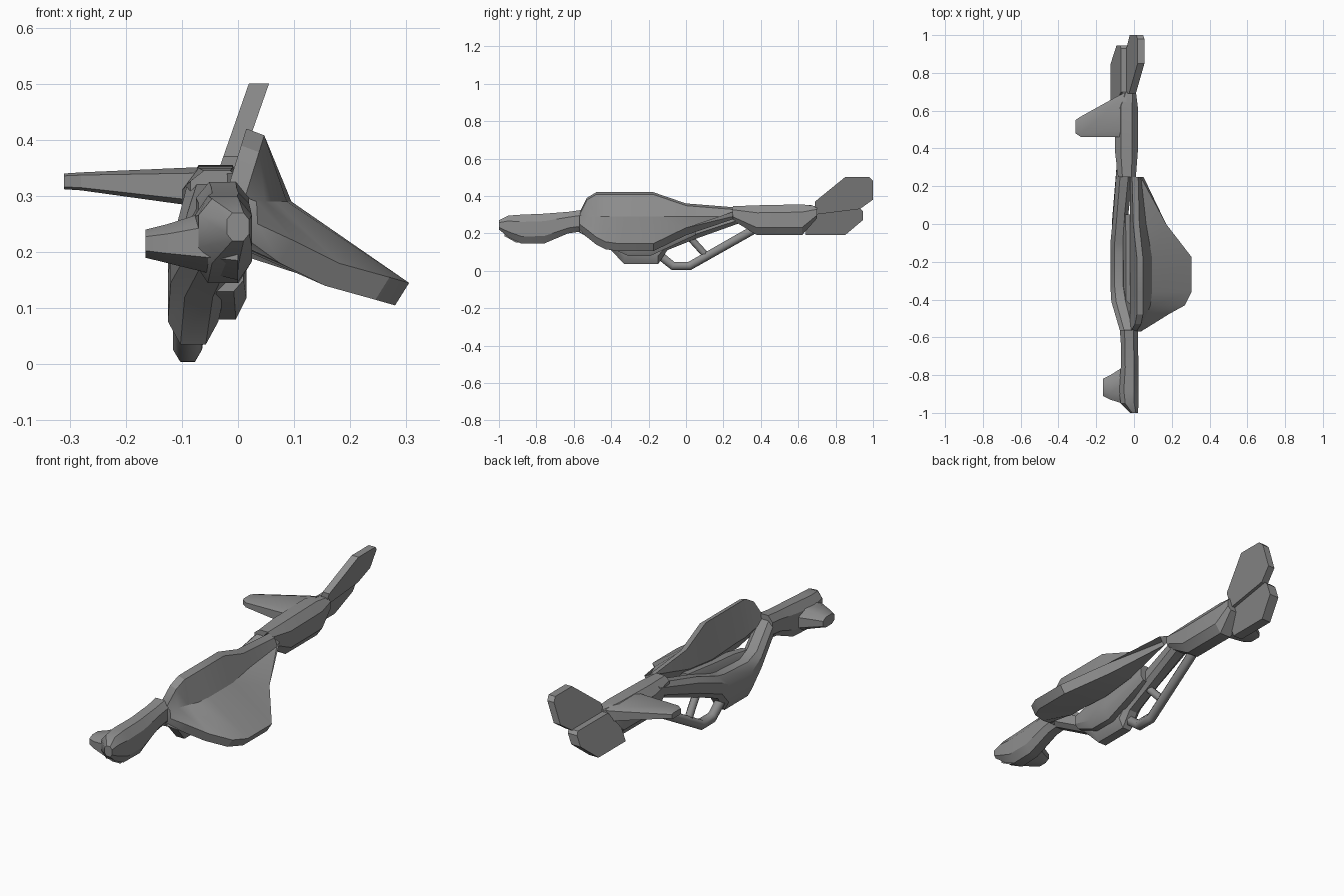
import bpy, bmesh, math

cube = bpy.data.objects.get("Cube")
if cube:
    bpy.data.objects.remove(cube, do_unlink=True)

GREY = (.27, .27, .27, 1)
grey = bpy.data.materials.new("hull_grey")
grey.use_nodes = True
grey.diffuse_color = GREY
grey.node_tree.nodes["Principled BSDF"].inputs["Base Color"].default_value = GREY


def loft(name, rings, angle=32):
    """Skin a list of equally sized point rings and cap both ends."""
    bm = bmesh.new()
    loops = [[bm.verts.new(point) for point in ring] for ring in rings]
    count = len(loops[0])
    for first, second in zip(loops, loops[1:]):
        for i in range(count):
            j = (i + 1) % count
            bm.faces.new((first[i], first[j], second[j], second[i]))
    bm.faces.new(loops[0])
    bm.faces.new(loops[-1])
    bmesh.ops.recalc_face_normals(bm, faces=bm.faces)
    mesh = bpy.data.meshes.new(name)
    bm.to_mesh(mesh)
    bm.free()
    mesh.materials.append(grey)
    part = bpy.data.objects.new(name, mesh)
    bpy.context.collection.objects.link(part)
    bpy.ops.object.select_all(action='DESELECT')
    part.select_set(True)
    bpy.context.view_layer.objects.active = part
    bpy.ops.object.shade_smooth_by_angle(angle=math.radians(angle))
    return part


def chamfered(a0, a1, b0, b1, cut):
    """Rectangle with clipped corners."""
    ca, cb = cut * (a1 - a0), cut * (b1 - b0)
    return [(a0 + ca, b0), (a1 - ca, b0), (a1, b0 + cb), (a1, b1 - cb),
            (a1 - ca, b1), (a0 + ca, b1), (a0, b1 - cb), (a0, b0 + cb)]


def tube(name, stations, cut=.25):
    """Body running along y; stations are y, x range, z range."""
    return loft(name, [[(x, y, z) for x, z in chamfered(*box, cut)]
                       for y, *box in stations])


def side_tube(name, stations, cut=.25):
    """Body running along x; stations are x, y range, z range."""
    return loft(name, [[(x, y, z) for y, z in chamfered(*box, cut)]
                       for x, *box in stations])


def fin(name, outline, x, z_root, slope, half):
    """Leaning plate cut from a y, z outline."""
    return loft(name, [[(x + slope * (z - z_root) + side, y, z) for y, z in outline]
                       for side in (-half, half)], 25)


def rod(name, points, radius):
    """Round bar following a path."""
    curve = bpy.data.curves.new(name, 'CURVE')
    curve.dimensions = '3D'
    curve.bevel_depth = radius
    curve.bevel_resolution = 1
    curve.use_fill_caps = True
    spline = curve.splines.new('POLY')
    spline.points.add(len(points) - 1)
    for knot, point in zip(spline.points, points):
        knot.co = (*point, 1)
    curve.materials.append(grey)
    bpy.context.collection.objects.link(bpy.data.objects.new(name, curve))


def wing_ring(y, top, tip, tip_z, inner):
    """Bent wing section: upper fin edge, shoulder, lower tip, inner corner."""
    lean = -.01 + (top - .34) * .31
    shoulder = .025 + tip * .23
    shoulder_z = min(.29, top - .02)
    return [(lean, y, top), (lean + .032, y, top - .012),
            (shoulder, y, shoulder_z), (tip, y, tip_z + .04),
            (tip - .025, y, tip_z), (.02, y, inner), (-.02, y, inner + .06)]


# Large bent shield wing
loft("shield_wing", [wing_ring(*s) for s in (
    (-.57, .31, .035, .21, .22), (-.53, .39, .1, .18, .22),
    (-.48, .42, .18, .14, .21), (-.43, .42, .27, .115, .2),
    (-.36, .42, .305, .105, .2), (-.175, .42, .305, .105, .19),
    (0, .36, .17, .19, .21), (.25, .34, .05, .275, .28))])

# Dipping spar, belly and neck
tube("spar_and_belly", (
    (.33, -.09, 0, .27, .34), (.05, -.11, -.03, .17, .27),
    (-.1, -.125, -.035, .11, .22), (-.15, -.125, -.035, .035, .21),
    (-.33, -.125, -.035, .035, .2), (-.41, -.12, -.02, .12, .22),
    (-.58, -.07, .02, .21, .31)))
tube("belly_blister", (
    (-.42, -.06, .01, .13, .21), (-.31, -.06, .015, .08, .23),
    (-.19, -.06, .015, .08, .24), (.05, -.06, 0, .19, .27)))

# Head with a side cheek
tube("head", (
    (-.56, -.075, .02, .21, .325), (-.63, -.07, .02, .2, .315),
    (-.76, -.07, .025, .145, .305), (-.88, -.08, .025, .145, .3),
    (-.95, -.07, .025, .18, .295), (-1, -.02, .02, .22, .27)))
side_tube("head_cheek", (
    (0, -.97, -.72, .15, .29), (-.125, -.93, -.8, .18, .25),
    (-.165, -.91, -.82, .19, .24)))

# Rear pod
tube("rear_pod", (
    (.25, -.085, .01, .27, .345), (.38, -.1, .02, .19, .35),
    (.62, -.1, .02, .19, .355), (.7, -.06, .01, .28, .345)))

# Tail surfaces
fin("upper_tail_fin", ((.69, .3), (.69, .37), (.85, .5), (.98, .5), (1, .48),
                       (1, .38), (.93, .33)), -.017, .345, .35, .018)
fin("lower_tail_fin", ((.64, .19), (.64, .25), (.7, .335), (.93, .335), (.945, .32),
                       (.945, .27), (.85, .19)), -.045, .33, .38, .025)
side_tube("side_fin", (
    (-.04, .46, .7, .28, .352), (-.1, .46, .67, .285, .35),
    (-.28, .46, .57, .31, .342), (-.31, .48, .55, .312, .34)), .15)

# Underslung strut with its brace
rod("lower_strut", ((-.09, -.15, .09), (-.09, -.07, .026),
                    (-.09, .02, .026), (-.06, .38, .23)), .026)
rod("strut_brace", ((-.085, .1, .09), (-.07, 0, .2)), .02)
